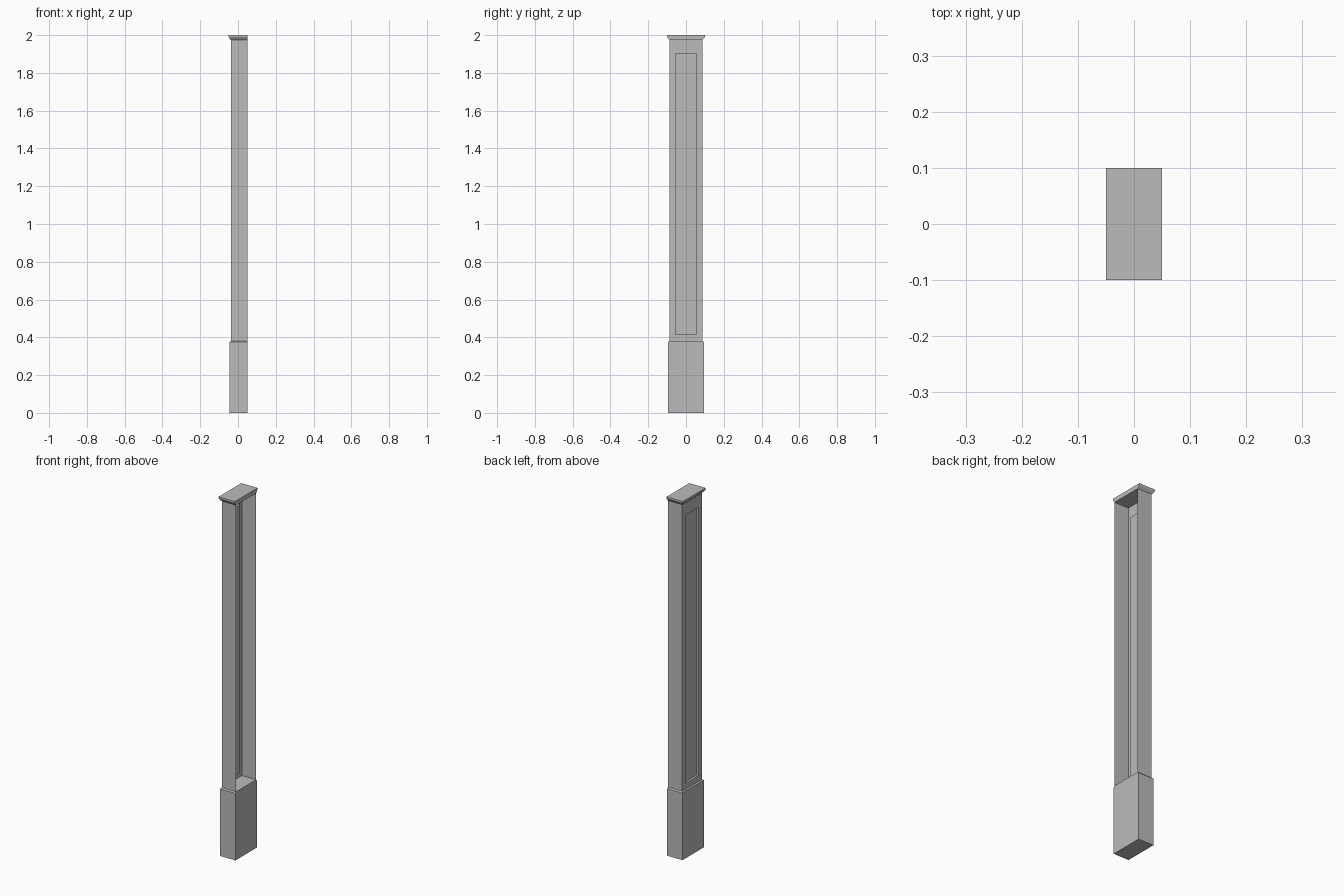
import bpy
import bmesh

cube = bpy.data.objects.get("Cube")
if cube:
    bpy.data.objects.remove(cube, do_unlink=True)

stone = bpy.data.materials.new("grey_stone")
stone.use_nodes = True
GREY = (0.5, 0.5, 0.5, 1.0)
stone.diffuse_color = GREY
stone.node_tree.nodes["Principled BSDF"].inputs["Base Color"].default_value = GREY

WALL = 0.05      # the flat side that sits against a wall
SHAFT = 0.012    # how far the shaft sits inside the cap outline


def outline(inset):
    """Plan corners: open side first and last, inset on the other three sides."""
    left, half = -0.05 + inset, 0.1 - inset
    return [(WALL, -half), (left, -half), (left, half), (WALL, half)]


def finish(name, bm):
    mesh = bpy.data.meshes.new(name)
    bm.to_mesh(mesh)
    bm.free()
    mesh.materials.append(stone)
    obj = bpy.data.objects.new(name, mesh)
    bpy.context.collection.objects.link(obj)
    return obj


def stacked_block(name, profile):
    """Closed solid from (inset, height) rings."""
    bm = bmesh.new()
    rings = [[bm.verts.new((x, y, z)) for x, y in outline(i)] for i, z in profile]
    for low, high in zip(rings, rings[1:]):
        for k in range(4):
            n = (k + 1) % 4
            bm.faces.new((low[k], low[n], high[n], high[k]))
    bm.faces.new(rings[0])
    bm.faces.new(rings[-1])
    bmesh.ops.recalc_face_normals(bm, faces=bm.faces)
    return finish(name, bm)


# Plinth with a small sloping ledge, and moulded cap
BASE_TOP, CAP_BOTTOM = 0.38, 1.975
stacked_block("base", [(0.006, 0), (0.006, 0.374), (SHAFT, BASE_TOP)])
stacked_block("cap", [(SHAFT, CAP_BOTTOM), (0.009, 1.978), (0.002, 1.988), (0, 1.991), (0, 2)])

# Thin shaft: two side walls and a panelled face, open against the wall
bm = bmesh.new()
plan = outline(SHAFT)
low, high = [[bm.verts.new((x, y, z)) for x, y in plan] for z in (BASE_TOP, CAP_BOTTOM)]
for k in (0, 2):
    bm.faces.new((low[k], high[k], high[k + 1], low[k + 1]))

# Sunken panel: frame, reveal and flat field
def panel_ring(half, bottom, top, x):
    corners = [(-half, bottom), (half, bottom), (half, top), (-half, top)]
    return [bm.verts.new((x, y, z)) for y, z in corners]


face_x = plan[1][0]
rings = [[low[1], low[2], high[2], high[1]],
         panel_ring(0.056, 0.412, 1.905, face_x),
         panel_ring(0.056, 0.412, 1.905, face_x + 0.012)]
for outer, inner in zip(rings, rings[1:]):
    for k in range(4):
        n = (k + 1) % 4
        bm.faces.new((outer[k], inner[k], inner[n], outer[n]))
bm.faces.new(rings[-1][::-1])
bmesh.ops.recalc_face_normals(bm, faces=bm.faces)
# Turn the shell outward if its front wall faces inward
bm.faces.ensure_lookup_table()
if bm.faces[0].normal.y > 0:
    bmesh.ops.reverse_faces(bm, faces=bm.faces)
finish("shaft", bm)
